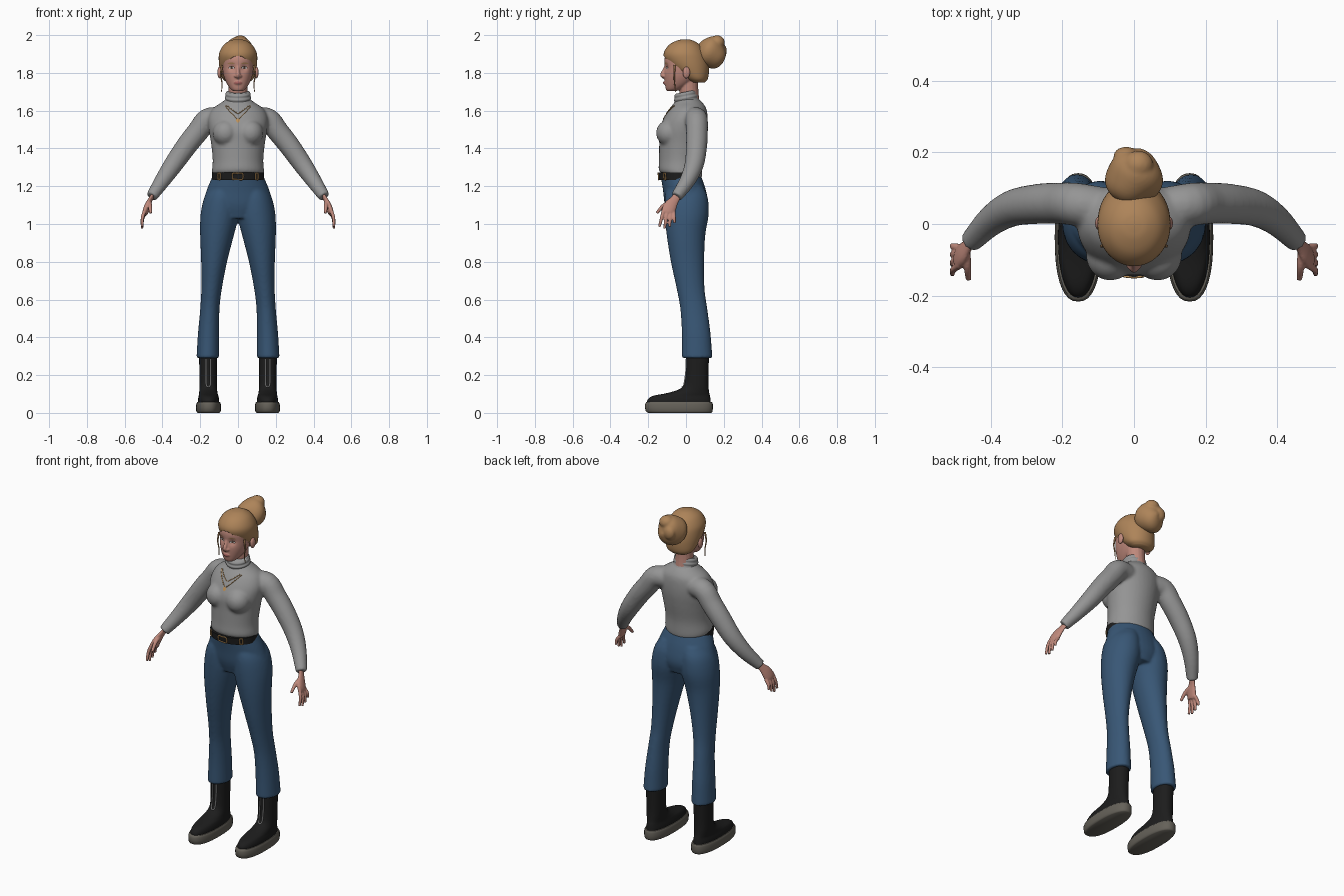
import bpy, bmesh, math
from mathutils import Vector, Matrix
from mathutils.bvhtree import BVHTree

cube = bpy.data.objects.get("Cube")
if cube:
    bpy.data.objects.remove(cube)


def colour(name, *rgb):
    m = bpy.data.materials.new(name)
    m.use_nodes = True
    m.diffuse_color = (*rgb, 1)
    m.node_tree.nodes["Principled BSDF"].inputs["Base Color"].default_value = (*rgb, 1)
    return m


skin = colour("skin", .52, .25, .2)
lip = colour("lip_pink", .4, .13, .12)
hair = colour("tan_hair", .42, .23, .1)
wool = colour("grey_wool", .3, .3, .3)
denim = colour("blue_denim", .04, .095, .18)
leather = colour("black_leather", .012, .012, .012)
rubber = colour("sole_rubber", .13, .12, .1)
gold = colour("gold", .5, .28, .1)
pale = colour("pale_grey", .5, .5, .5)
dark = colour("dark_brown", .06, .03, .02)


def spline(rows, n=4):
    """Smoothly fill in between the key rows."""
    width = max(map(len, rows))
    p = [Vector(tuple(r) + (0,) * (width - len(r))) for r in rows]
    p = [p[0] * 2 - p[1]] + p + [p[-1] * 2 - p[-2]]
    out = []
    for a, b, c, d in zip(p, p[1:], p[2:], p[3:]):
        for i in range(n):
            t = i / n
            out.append((b * 2 + (c - a) * t + (a * 2 - b * 5 + c * 4 - d) * t**2
                        + (b * 3 - a - c * 3 + d) * t**3) / 2)
    return out + [p[-2]]


def skin_rings(bm, rings):
    vs = [[bm.verts.new(p) for p in ring] for ring in rings]
    n = len(vs[0])
    for a, b in zip(vs, vs[1:]):
        for i in range(n):
            bm.faces.new((a[i], a[(i + 1) % n], b[(i + 1) % n], b[i]))
    bm.faces.new(vs[0][::-1])
    bm.faces.new(vs[-1])


def loft(bm, rows, side=1, seg=36, power=2, n=4):
    """Rows are z, x low, x high, y front, y back and an optional tilt."""
    rings = []
    for row in spline([tuple(r) + (0,) * (6 - len(r)) for r in rows], n):
        z, x0, x1, y0, y1, tilt = row
        ring = []
        for i in range(seg):
            a = math.tau * i / seg
            c, s = (math.copysign(abs(f(a)) ** (2 / power), f(a)) for f in (math.cos, math.sin))
            y = s * (y1 - y0) / 2
            ring.append((side * ((x0 + x1) / 2 + c * (x1 - x0) / 2), (y0 + y1) / 2 + y, z + tilt * y))
        rings.append(ring)
    skin_rings(bm, rings)


def body(bm, rows, **kw):
    """Centred loft: z, half width, y front, y back, tilt."""
    loft(bm, [(r[0], -r[1], *r[1:]) for r in rows], **kw)


def tube(bm, rows, side=1, seg=16, ref=(0, 1, 0.2), flat=1):
    """Rows are x, y, z, radius; flat thins the tube across ref."""
    rows = spline(rows)
    pts = [Vector(r[:3]) for r in rows]
    rings = []
    for i, p in enumerate(pts):
        t = (pts[min(i + 1, len(pts) - 1)] - pts[max(i - 1, 0)]).normalized()
        u = (Vector(ref) - t * t.dot(Vector(ref))).normalized()
        v = t.cross(u) * flat
        ring = []
        for k in range(seg):
            a = math.tau * k / seg
            q = p + (u * math.cos(a) + v * math.sin(a)) * rows[i][3]
            ring.append((q.x * side, q.y, q.z))
        rings.append(ring)
    skin_rings(bm, rings)


def ball(bm, centre, radii):
    m = Matrix.Translation(centre) @ Matrix.Diagonal((*radii, 1))
    return bmesh.ops.create_icosphere(bm, subdivisions=4, radius=1, matrix=m)["verts"]


def finish(name, bm, mat, voxel=0, passes=4):
    bmesh.ops.recalc_face_normals(bm, faces=bm.faces)
    me = bpy.data.meshes.new(name)
    bm.to_mesh(me)
    bm.free()
    me.materials.append(mat)
    o = bpy.data.objects.new(name, me)
    bpy.context.collection.objects.link(o)
    if voxel:
        r = o.modifiers.new("blend", "REMESH")
        r.mode, r.voxel_size, r.use_smooth_shade = "VOXEL", voxel, True
        s = o.modifiers.new("relax", "SMOOTH")
        s.factor, s.iterations = .5, passes
    else:
        bpy.ops.object.select_all(action="DESELECT")
        o.select_set(True)
        bpy.context.view_layer.objects.active = o
        bpy.ops.object.shade_smooth_by_angle(angle=math.radians(50))
    return o


def surface(o):
    bpy.context.view_layer.update()
    return BVHTree.FromObject(o, bpy.context.evaluated_depsgraph_get())


def on(tree, x, z, gap=.002):
    hit = tree.ray_cast(Vector((x, -1, z)), Vector((0, 1, 0)))[0]
    return hit - Vector((0, gap, 0))


def trace(name, tree, pts, r, mat, gap=.001):
    """Thin cord laid on a surface."""
    bm = bmesh.new()
    tube(bm, [(*on(tree, x, z, gap), r) for x, z in pts], seg=8, ref=(.1, 1, 0))
    return finish(name, bm, mat)


def decal(name, tree, x, z, rx, rz, mat, bend=0, gap=.002):
    """Thin oval patch laid on a surface."""
    bm = bmesh.new()
    mid, n = bm.verts.new(on(tree, x, z, gap)), 20
    last = None
    for k in (.5, 1):
        ring = []
        for i in range(n):
            u, w = k * math.cos(math.tau * i / n), k * math.sin(math.tau * i / n)
            ring.append(bm.verts.new(on(tree, x + u * rx, z + w * rz - bend * u * u, gap)))
        for i in range(n):
            j = (i + 1) % n
            bm.faces.new((last[i], ring[i], ring[j], last[j]) if last else (mid, ring[i], ring[j]))
        last = ring
    return finish(name, bm, mat)


# Jeans: hips and two flared legs
bm = bmesh.new()
body(bm, [(1.03, .11, -.09, .1), (1.1, .18, -.112, .118), (1.18, .165, -.122, .105), (1.26, .132, -.135, .078)])
for s in (-1, 1):
    loft(bm, [(.29, .1, .22, -.022, .14), (.42, .1, .212, -.022, .13), (.55, .098, .2, -.03, .113),
              (.66, .085, .194, -.05, .098), (.8, .058, .195, -.08, .096), (.94, .022, .2, -.102, .102),
              (1.05, -.005, .198, -.112, .12), (1.14, -.005, .178, -.112, .115), (1.2, 0, .14, -.1, .09)], s)
finish("jeans", bm, denim, .008)

# Sweater: torso, bust, sleeves
bm = bmesh.new()
body(bm, [(1.253, .128, -.138, .078, -.18), (1.275, .138, -.145, .085, -.15), (1.34, .134, -.143, .088),
          (1.43, .143, -.142, .104), (1.5, .155, -.142, .114), (1.56, .158, -.118, .115), (1.61, .135, -.088, .108),
          (1.645, .085, -.06, .085), (1.665, .06, -.05, .06)])
for s in (-1, 1):
    ball(bm, (s * .066, -.088, 1.482), (.068, .07, .07))
    tube(bm, [(.09, .045, 1.56, .058), (.16, .055, 1.553, .06), (.21, .058, 1.492, .058), (.27, .056, 1.417, .056),
              (.34, .044, 1.318, .051), (.4, .008, 1.23, .042), (.457, -.05, 1.145, .031)], s, 28)
sweater = finish("sweater", bm, wool, .008, 6)

# Folded collar
bm = bmesh.new()
body(bm, [(1.635, .078, -.066, .078, .2), (1.655, .067, -.06, .066, .2), (1.668, .07, -.064, .066, .2),
          (1.678, .066, -.06, .061, .2), (1.69, .067, -.062, .06, .2), (1.7, .06, -.054, .052, .2)])
finish("collar", bm, wool)

# Belt and buckle
bm = bmesh.new()
body(bm, [(1.232, .138, -.144, .07), (1.272, .138, -.148, .07)])
belt = finish("belt", bm, leather)
tree = surface(belt)
for name, x, w in (("buckle", -.002, .026), ("belt_loop_left", .1, .006), ("belt_loop_right", -.1, .006)):
    corners = [(-w, -.015), (0, -.016), (w, -.015), (w, .015), (0, .016), (-w, .015), (-w, -.015)]
    trace(name, tree, [(x + a, 1.252 + b) for a, b in corners], .0035, gold)

# Necklaces and pendant
tree = surface(sweater)
for name, w, top, low in (("short_necklace", .06, 1.628, 1.585), ("long_necklace", .068, 1.625, 1.555)):
    pts = [(w * t / 6, low + (top - low) * abs(t / 6) ** 1.2) for t in range(-6, 7)]
    trace(name, tree, pts, .002, gold)
decal("pendant", tree, 0, 1.548, .01, .011, gold, gap=.005)

# Boots, soles and zips
for s, label in ((1, "left"), (-1, "right")):
    bm = bmesh.new()
    loft(bm, [(.045, .1, .212, -.205, .132), (.07, .1, .212, -.203, .13), (.09, .104, .208, -.175, .127),
              (.105, .108, .206, -.1, .123), (.13, .111, .204, -.028, .12), (.18, .111, .204, -.004, .118),
              (.31, .11, .206, 0, .122)], s, power=2.2)
    boot = finish(label + "_boot", bm, leather)
    bm = bmesh.new()
    loft(bm, [(0, .098, .214, -.2, .134), (.01, .091, .221, -.214, .141), (.045, .091, .221, -.217, .142),
              (.057, .096, .216, -.21, .137)], s, power=2.4, n=2)
    finish(label + "_sole", bm, rubber)
    tree = surface(boot)
    zip_path = [(-.012, .285), (-.012, .22), (-.011, .15), (0, .138), (.011, .15), (.012, .22), (.012, .285)]
    trace(label + "_zip", tree, [(s * .157 + x, z) for x, z in zip_path], .003, pale)

# Hands: flattened palm, four fingers, thumb
for s, label in ((1, "left"), (-1, "right")):
    bm = bmesh.new()
    across = Vector((0, -.86, .5))
    tube(bm, [(.44, -.034, 1.17, .022), (.462, -.058, 1.132, .024), (.477, -.08, 1.1, .034), (.488, -.093, 1.07, .036),
              (.492, -.098, 1.055, .03)], s, ref=across, flat=.45)
    for i, tip_z in enumerate((1.005, .985, .975, .985)):
        base = Vector((.486, -.09, 1.075)) + across * (i - 1.5) * .019
        tip = Vector((.508, -.06 - .027 * i, tip_z))
        knuckle = (base + tip) / 2 + Vector((.008, 0, 0))
        tube(bm, [(*base, .0105), (*knuckle, .0095), (*tip, .007)], s, 10)
    tube(bm, [(.47, -.075, 1.115, .013), (.466, -.118, 1.098, .011), (.463, -.155, 1.058, .008)], s, 10, ref=(1, 0, 0))
    finish(label + "_hand", bm, skin, .004, 2)

# Head: skull with pressed eye sockets, nose, lips, neck, ears
bm = bmesh.new()
body(bm, [(1.703, .022, -.1, -.055), (1.715, .04, -.107, -.02), (1.745, .06, -.112, .03), (1.785, .076, -.115, .07),
          (1.83, .083, -.114, .09), (1.88, .084, -.113, .09), (1.92, .07, -.09, .075), (1.945, .035, -.05, .04)],
     seg=64, power=2.2)
for v in bm.verts:
    if v.co.y < -.04:
        v.co.y += .012 * math.exp(-((abs(v.co.x) - .033) ** 2 + (v.co.z - 1.828) ** 2) / .0003)
tube(bm, [(0, .022, 1.63, .052), (0, .016, 1.7, .05), (0, .012, 1.78, .052)], ref=(1, 0, 0))
tube(bm, [(0, -.1, 1.845, .009), (0, -.115, 1.815, .009), (0, -.125, 1.79, .012), (0, -.112, 1.778, .012)], ref=(1, 0, 0))
ball(bm, (0, -.108, 1.748), (.022, .012, .011))
for s in (-1, 1):
    ball(bm, (s * .012, -.117, 1.783), (.009, .01, .008))
    ball(bm, (s * .097, .002, 1.802), (.012, .02, .032))
head = finish("head", bm, skin, .004, 3)

# Painted face
tree = surface(head)
decal("lips", tree, 0, 1.748, .022, .008, lip, .001)
for s, label in ((1, "left"), (-1, "right")):
    decal(label + "_lash", tree, s * .034, 1.829, .017, .0075, dark, .002, .0015)
    decal(label + "_eye", tree, s * .034, 1.828, .0145, .0055, pale, .002, .0025)
    decal(label + "_iris", tree, s * .034, 1.828, .0055, .0052, dark, 0, .0035)
    decal(label + "_brow", tree, s * .036, 1.852, .02, .0035, hair, .005)

# Hair cap, opened around the face
bm = bmesh.new()
ball(bm, (0, -.125, 1.785), (.081, .095, .106))
cutter = finish("face_cutter", bm, hair)
cutter.hide_render = cutter.hide_viewport = True
bm = bmesh.new()
body(bm, [(1.748, .055, .03, .098), (1.77, .082, -.01, .116), (1.82, .097, -.075, .122), (1.87, .102, -.112, .116),
          (1.91, .098, -.116, .1), (1.95, .074, -.088, .072), (1.972, .04, -.045, .035), (1.978, .01, -.012, .008)], seg=48)
cap = finish("hair_cap", bm, hair)
cut = cap.modifiers.new("face_opening", "BOOLEAN")
cut.object, cut.operation = cutter, "DIFFERENCE"

# Twisted bun and loose strands
bm = bmesh.new()
centre = Vector((0, .133, 1.908))
for v in ball(bm, centre, (.08, .078, .084)):
    d = v.co - centre
    swirl = math.sin(2 * math.atan2(d.x, d.z) + d.y * 45)
    v.co = centre + d * (1 + .05 * swirl)
ball(bm, (.012, .165, 1.962), (.042, .04, .037))
ball(bm, (-.022, .19, 1.915), (.035, .026, .04))
finish("hair_bun", bm, hair, .006, 3)
for s, label in ((1, "left"), (-1, "right")):
    bm = bmesh.new()
    tube(bm, [(.084, -.06, 1.84, .006), (.091, -.062, 1.79, .004), (.084, -.06, 1.74, .003), (.088, -.055, 1.7, .0015)],
         s, 8)
    finish(label + "_strand", bm, hair)
